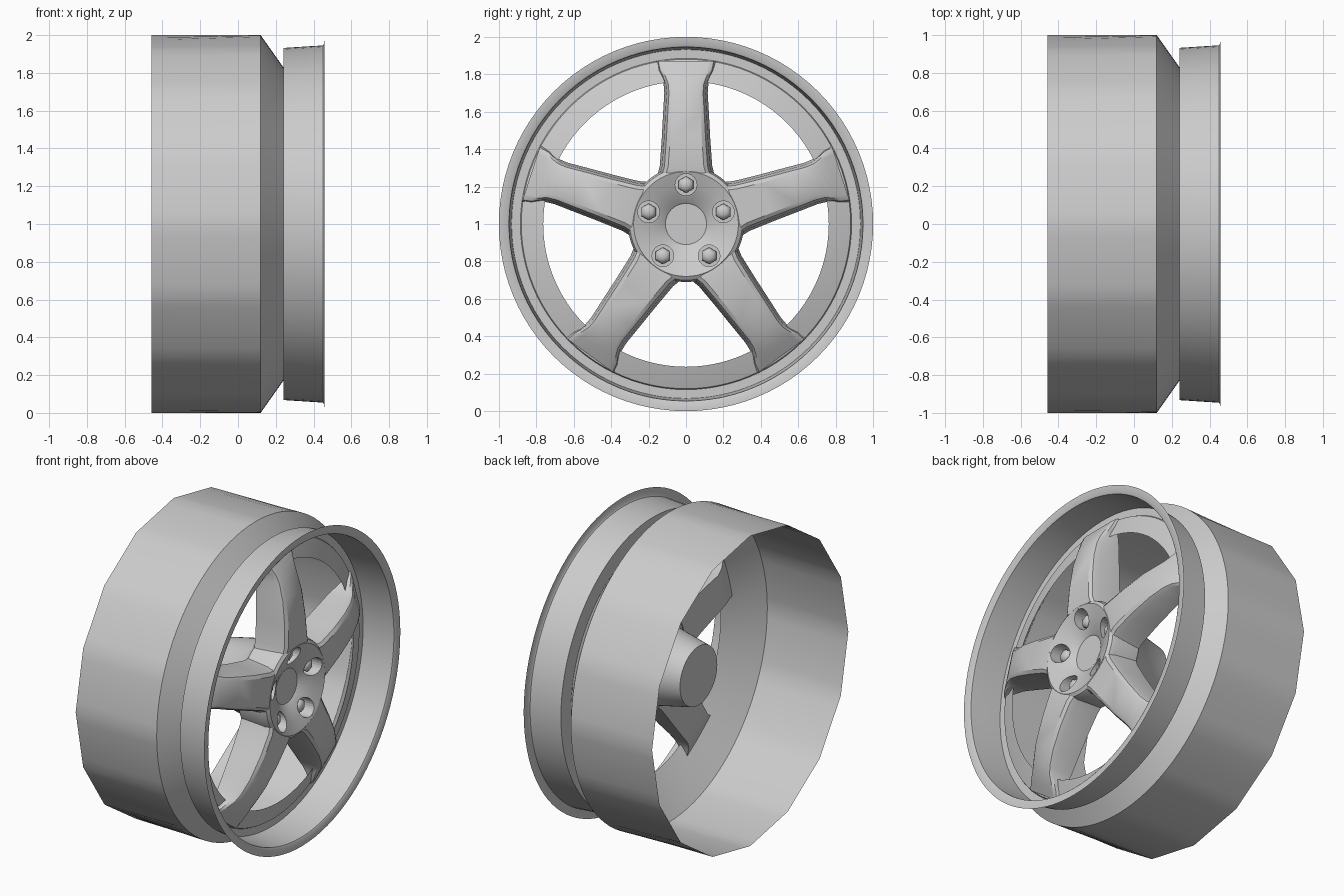
import bpy, bmesh
from math import sin, cos, pi, radians

if "Cube" in bpy.data.objects:
    bpy.data.objects.remove(bpy.data.objects["Cube"])

metal = bpy.data.materials.new("silver_grey")
metal.use_nodes = True
GREY = (0.6, 0.6, 0.6, 1)
metal.diffuse_color = GREY
metal.node_tree.nodes["Principled BSDF"].inputs["Base Color"].default_value = GREY

RIM_SIDES, BARREL_SIDES, SPOKES = 96, 16, 5


def finish(bm, name, angle=35):
    """Turn a bmesh into a smooth shaded object with the wheel centre at z = 1."""
    bmesh.ops.translate(bm, verts=bm.verts, vec=(0, 0, 1))
    mesh = bpy.data.meshes.new(name)
    bm.to_mesh(mesh)
    bm.free()
    ob = bpy.data.objects.new(name, mesh)
    bpy.context.collection.objects.link(ob)
    mesh.materials.append(metal)
    for o in bpy.context.selected_objects:
        o.select_set(False)
    ob.select_set(True)
    bpy.context.view_layer.objects.active = ob
    bpy.ops.object.shade_smooth_by_angle(angle=radians(angle))
    return ob


def lathe(name, profile, sides, radius_at=None):
    """Revolve (x, radius) points around the x axis; radius 0 makes a pole."""
    bm = bmesh.new()
    rings = []
    for k, (x, r) in enumerate(profile):
        if r == 0:
            rings.append([bm.verts.new((x, 0, 0))] * sides)
            continue
        ring = []
        for i in range(sides):
            a = 2 * pi * i / sides
            rr = radius_at(k, r, a) if radius_at else r
            ring.append(bm.verts.new((x, rr * sin(a), rr * cos(a))))
        rings.append(ring)
    for p, q in zip(rings, rings[1:]):
        for i in range(sides):
            j = (i + 1) % sides
            corners = list(dict.fromkeys((p[i], p[j], q[j], q[i])))
            bm.faces.new(corners)
    bmesh.ops.recalc_face_normals(bm, faces=bm.faces)
    return finish(bm, name)


def coarse_rear(k, r, a):
    """Give only the rear edge of the barrel its few flat sides."""
    if k:
        return r
    half = pi / BARREL_SIDES
    return r * cos(half) / cos(a % (2 * half) - half)


# Open barrel and the cone that narrows to the spoke openings
lathe("barrel", [(-0.458, 1), (0.12, 1)], RIM_SIDES, coarse_rear)
lathe("barrel_taper", [(0.12, 1), (0.24, 0.83), (0.287, 0.763)], RIM_SIDES)

# Outer lip with flat flange and floor
lathe("outer_lip", [(0.458, 1), (0.456, 0.955), (0.45, 0.946), (0.44, 0.945),
                    (0.24, 0.932), (0.24, 0.83)], RIM_SIDES)

# Front of the ring that carries the spoke tips
lathe("spoke_ring", [(0.24, 0.885), (0.25, 0.88), (0.254, 0.87), (0.287, 0.763)], RIM_SIDES)

# Dished hub with a long tapered rear boss
hub = lathe("hub", [(0.345, 0), (0.345, 0.11), (0.35, 0.115), (0.398, 0.21), (0.425, 0.28),
                    (0.412, 0.3), (0.38, 0.31), (0.22, 0.31), (0.15, 0.24), (-0.09, 0.19),
                    (-0.09, 0)], 60)


def spoke_angles():
    return [2 * pi * n / SPOKES for n in range(SPOKES)]


# Bolt pockets cut into the hub
def pocket_cutter(n, a):
    bpy.ops.mesh.primitive_cylinder_add(
        vertices=24, radius=0.058, depth=0.18,
        location=(0.41, 0.21 * sin(a), 1 + 0.21 * cos(a)), rotation=(0, pi / 2, 0))
    ob = bpy.context.object
    ob.name = f"pocket_cutter_{n + 1}"
    ob.hide_render = True
    ob.data.materials.append(metal)
    return ob


for n, a in enumerate(spoke_angles()):
    cutter = pocket_cutter(n, a)
    mod = hub.modifiers.new("pocket", "BOOLEAN")
    mod.operation, mod.solver, mod.object = "DIFFERENCE", "EXACT", cutter
    bpy.context.view_layer.objects.active = hub
    bpy.ops.object.modifier_apply(modifier=mod.name)
    bpy.data.objects.remove(cutter)

# Hexagonal bolts with domed ends
for n, a in enumerate(spoke_angles()):
    bolt = lathe(f"bolt_{n + 1}", [(0.3, 0.045), (0.35, 0.045), (0.367, 0.036),
                                   (0.376, 0.02), (0.378, 0)], 6)
    bolt.location = (0, 0.21 * sin(a), 0.21 * cos(a))

# Spokes: lofted chamfered sections of (radius, half width, front x, back x)
SECTIONS = [(0.272, 0.15, 0.4225, 0.22), (0.31, 0.14, 0.427, 0.22), (0.45, 0.13, 0.42, 0.22),
            (0.6, 0.122, 0.4, 0.215), (0.7, 0.116, 0.37, 0.21), (0.75, 0.12, 0.347, 0.22),
            (0.79, 0.135, 0.322, 0.235), (0.82, 0.15, 0.3, 0.245), (0.87, 0.16, 0.265, 0.247)]


def spoke(n, a):
    bm = bmesh.new()
    loops = []
    for r, w, front, back in SECTIONS:
        depth = front - back
        half = [(w - 0.045, front), (w - 0.025, front - 0.07 * depth),
                (w - 0.012, front - 0.25 * depth), (w, back)]
        outline = half + [(-y, x) for y, x in reversed(half)]
        loops.append([bm.verts.new((x, y * cos(a) + r * sin(a), r * cos(a) - y * sin(a)))
                      for y, x in outline])
    for p, q in zip(loops, loops[1:]):
        for i in range(len(p)):
            j = (i + 1) % len(p)
            bm.faces.new((p[i], p[j], q[j], q[i]))
    bm.faces.new(loops[0])
    bm.faces.new(loops[-1])
    bmesh.ops.recalc_face_normals(bm, faces=bm.faces)
    finish(bm, f"spoke_{n + 1}", 30)


for n, a in enumerate(spoke_angles()):
    spoke(n, a)
